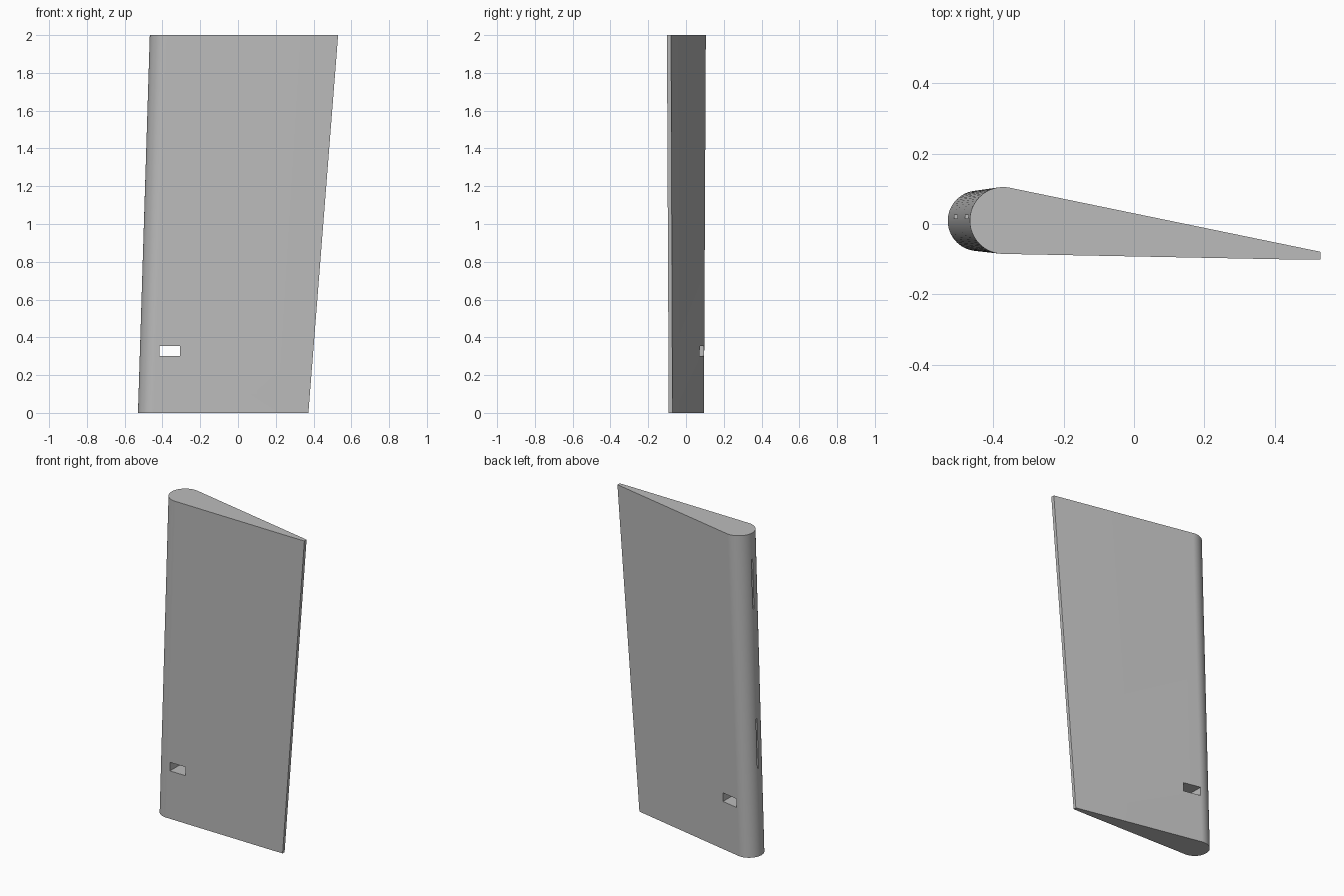
import bpy, bmesh, math

cube = bpy.data.objects.get("Cube")
if cube:
    bpy.data.objects.remove(cube, do_unlink=True)

HEIGHT = 2.0
ROOT_SCALE, ROOT_SHIFT = 0.905, -0.107

grey = bpy.data.materials.new("plain_grey")
grey.use_nodes = True
colour = (0.5, 0.5, 0.5, 1)
grey.diffuse_color = colour
grey.node_tree.nodes["Principled BSDF"].inputs["Base Color"].default_value = colour


def make_object(name, bm):
    bmesh.ops.recalc_face_normals(bm, faces=bm.faces)
    mesh = bpy.data.meshes.new(name)
    bm.to_mesh(mesh)
    bm.free()
    mesh.materials.append(grey)
    obj = bpy.data.objects.new(name, mesh)
    bpy.context.collection.objects.link(obj)
    return obj


def wing_profile(steps=40):
    """Round nose joined to a thin blunt trailing edge."""
    cx, cy, r = -0.372, 0.01, 0.095
    points = []
    for i in range(steps + 1):
        a = math.radians(78.4 + (269 - 78.4) * i / steps)
        points.append((cx + r * math.cos(a), cy + r * math.sin(a)))
    return points + [(0.45, -0.101), (0.53, -0.101), (0.53, -0.079)]


def box_cutter(name, low, high):
    bm = bmesh.new()
    bmesh.ops.create_cube(bm, size=1)
    for v in bm.verts:
        v.co = [(l + h) / 2 + c * (h - l) for l, h, c in zip(low, high, v.co)]
    obj = make_object(name, bm)
    obj.hide_render = True
    return obj


# Tapered, swept wing panel
bm = bmesh.new()
outline = wing_profile()
root = [bm.verts.new((x * ROOT_SCALE + ROOT_SHIFT, y * ROOT_SCALE, 0)) for x, y in outline]
tip = [bm.verts.new((x, y, HEIGHT)) for x, y in outline]
bm.faces.new(root)
bm.faces.new(tip)
for i in range(len(outline)):
    j = (i + 1) % len(outline)
    bm.faces.new((root[i], root[j], tip[j], tip[i]))
wing = make_object("wing_panel", bm)

# Slot through the panel, and two narrow slits in the leading edge
cutters = [
    box_cutter("through_slot_cutter", (-0.416, -0.3, 0.3), (-0.307, 0.3, 0.354)),
    box_cutter("lower_slit_cutter", (-0.7, 0.015, 0.54), (-0.45, 0.025, 0.85)),
    box_cutter("upper_slit_cutter", (-0.7, 0.015, 1.53), (-0.42, 0.025, 1.84)),
]
bpy.ops.object.select_all(action="DESELECT")
bpy.context.view_layer.objects.active = wing
wing.select_set(True)
for cutter in cutters:
    mod = wing.modifiers.new(cutter.name, "BOOLEAN")
    mod.operation = "DIFFERENCE"
    mod.solver = "EXACT"
    mod.object = cutter
    bpy.ops.object.modifier_apply(modifier=mod.name)
    bpy.data.objects.remove(cutter, do_unlink=True)

bpy.ops.object.shade_smooth_by_angle(angle=math.radians(30))
